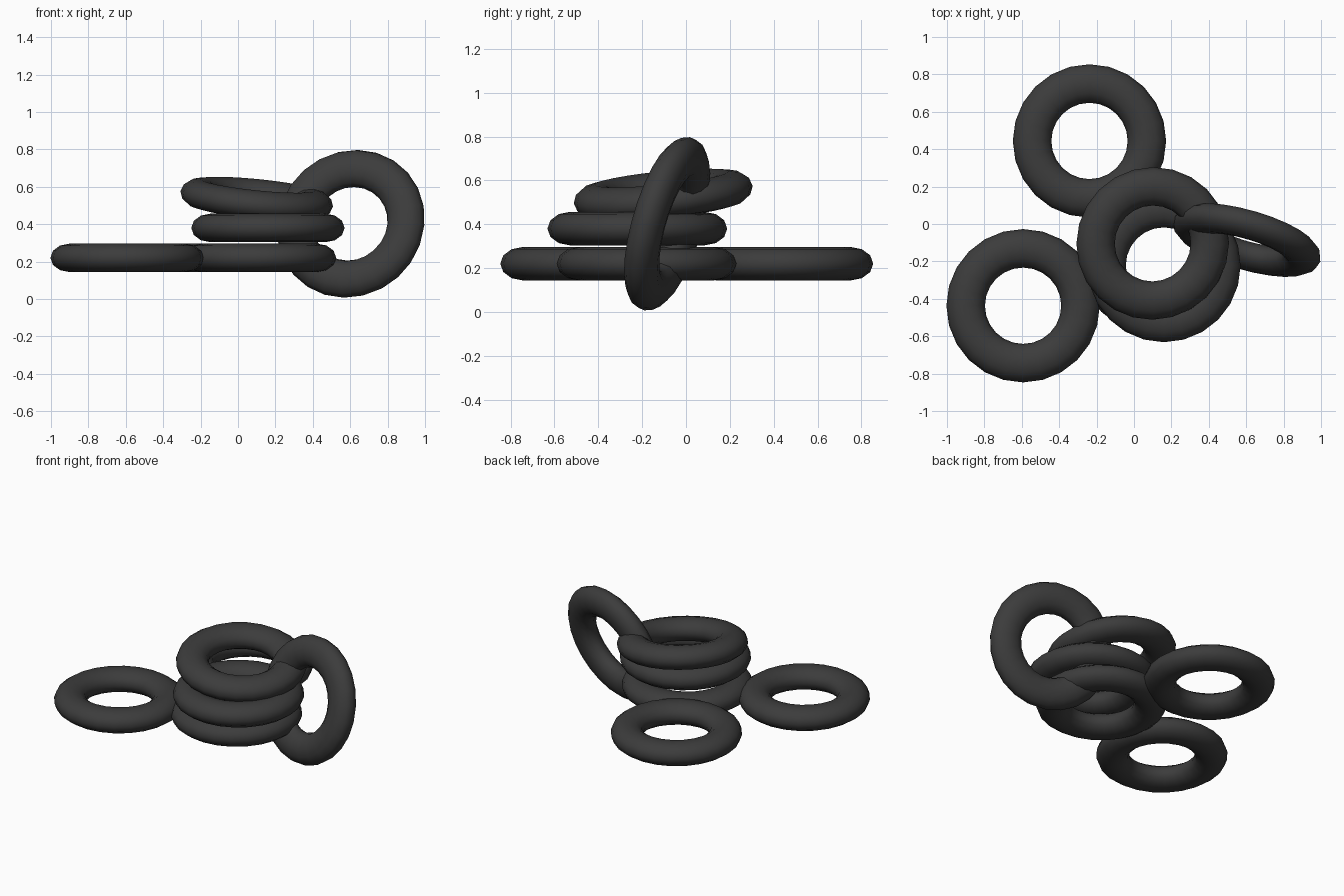
import bpy
from mathutils import Vector

if "Cube" in bpy.data.objects:
    bpy.data.objects.remove(bpy.data.objects["Cube"])

R_MAJOR, R_MINOR, FLATTEN = 0.307, 0.103, 0.74

dark = bpy.data.materials.new("dark_grey")
dark.diffuse_color = (0.045, 0.045, 0.045, 1)
dark.use_nodes = True
dark.node_tree.nodes["Principled BSDF"].inputs["Base Color"].default_value = dark.diffuse_color


def ring(name, centre, normal=(0, 0, 1)):
    """Slightly flattened ring whose axis follows the given normal."""
    bpy.ops.mesh.primitive_torus_add(
        major_segments=24, minor_segments=12,
        major_radius=R_MAJOR, minor_radius=R_MINOR)
    ob = bpy.context.object
    ob.name = name
    ob.scale.z = FLATTEN
    bpy.ops.object.transform_apply(location=False, rotation=False, scale=True)
    ob.location = centre
    ob.rotation_mode = 'QUATERNION'
    ob.rotation_quaternion = Vector((0, 0, 1)).rotation_difference(Vector(normal))
    ob.data.materials.append(dark)
    bpy.ops.object.shade_smooth()
    return ob


# flat rings of the bottom layer
ring("back_ring", (-0.238, 0.444, 0.22))
ring("left_ring", (-0.593, -0.437, 0.22))
ring("stack_bottom_ring", (0.115, -0.18, 0.22))
# stacked rings, the top one tilted
ring("stack_middle_ring", (0.16, -0.222, 0.38))
ring("stack_top_ring", (0.1, -0.104, 0.535), (0.1, -0.1, 1))
# upright ring linked through the stack
ring("upright_ring", (0.603, -0.086, 0.402), (0.29, 1, -0.29))
